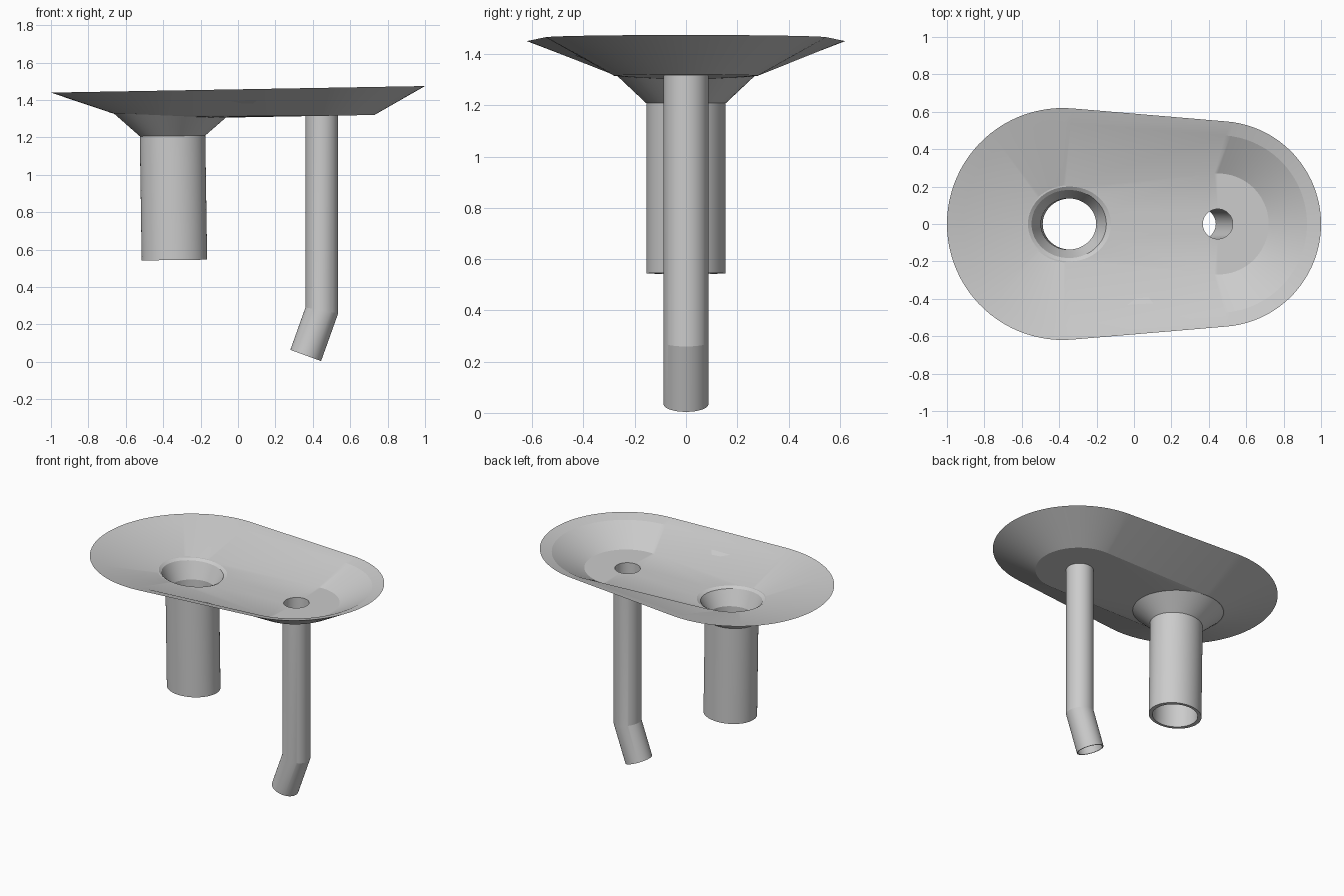
import bpy, bmesh
from math import sin, cos, pi, acos
from mathutils import Vector

if "Cube" in bpy.data.objects:
    bpy.data.objects.remove(bpy.data.objects["Cube"], do_unlink=True)

grey = bpy.data.materials.new("light grey")
grey.use_nodes = True
colour = (0.6, 0.6, 0.6, 1)
grey.diffuse_color = colour
grey.node_tree.nodes["Principled BSDF"].inputs["Base Color"].default_value = colour

ARC, SIDES = 48, 64
DRAIN_X, OUTLET_X = -0.355, 0.448


# Heights of the gently sloping surfaces
def rim_z(x):
    return 1.457 + 0.0175 * x


def band_z(x):
    return 1.437 + 0.0175 * x


def under_z(x):
    return 1.307 + 0.018 * x + 0.06 * max(0, -0.1 - x)


def floor_z(x):
    return under_z(x) + 0.022


def egg(cl, rx, ry, cr, r, height):
    """Outline around a left ellipse and a right circle."""
    t = acos((ry - r) / (cr - cl))
    pts = []
    for i in range(ARC + 1):
        a = -t + 2 * t * i / ARC
        pts.append((cr + r * cos(a), r * sin(a)))
    for i in range(ARC + 1):
        a = t + 2 * (pi - t) * i / ARC
        pts.append((cl + rx * cos(a), ry * sin(a)))
    return [Vector((x, y, height(x))) for x, y in pts]


def ring(cx, rx, ry, height):
    pts = []
    for i in range(SIDES):
        a = 2 * pi * i / SIDES
        x = cx + rx * cos(a)
        pts.append(Vector((x, ry * sin(a), height(x))))
    return pts


def loft(bm, loops):
    rows = [[bm.verts.new(p) for p in loop] for loop in loops]
    for a, b in zip(rows, rows[1:]):
        for i in range(len(a)):
            j = (i + 1) % len(a)
            bm.faces.new((a[i], a[j], b[j], b[i]))
    return rows


def fill(bm, outline, holes, up):
    """Fill an outline, leaving the holes open."""
    edges = []
    for row in [outline] + [[bm.verts.new(p) for p in h] for h in holes]:
        for i, v in enumerate(row):
            w = row[(i + 1) % len(row)]
            edges.append(bm.edges.get((v, w)) or bm.edges.new((v, w)))
    made = bmesh.ops.triangle_fill(bm, edges=edges, use_beauty=True,
                                   normal=(0, 0, up))["geom"]
    for f in made:
        if isinstance(f, bmesh.types.BMFace):
            f.normal_update()
            if f.normal.z * up < 0:
                f.normal_flip()


def finish(bm, name):
    mesh = bpy.data.meshes.new(name)
    bm.to_mesh(mesh)
    bm.free()
    mesh.materials.append(grey)
    obj = bpy.data.objects.new(name, mesh)
    bpy.context.collection.objects.link(obj)
    bpy.ops.object.select_all(action="DESELECT")
    obj.select_set(True)
    bpy.context.view_layer.objects.active = obj
    bpy.ops.object.shade_smooth_by_angle(angle=0.2)


# Openings shared by the tray and its pipes
drain_under = ring(-0.365, 0.3, 0.27, under_z)
drain_floor = ring(-0.345, 0.222, 0.2, floor_z)
outlet_under = ring(OUTLET_X, 0.0875, 0.0875, under_z)
outlet_floor = ring(OUTLET_X, 0.08, 0.08, floor_z)

# Tray: underside, knife-edge rim, shallow band, inner wall, floor
bm = bmesh.new()
rows = loft(bm, [
    egg(-0.367, 0.306, 0.276, 0.45, 0.28, under_z),
    egg(-0.38, 0.62, 0.62, 0.45, 0.55, rim_z),
    egg(-0.38, 0.534, 0.54, 0.45, 0.475, band_z),
    egg(-0.347, 0.229, 0.207, 0.45, 0.27, floor_z),
])
fill(bm, rows[0], [drain_under, outlet_under], -1)
fill(bm, rows[-1], [drain_floor, outlet_floor], 1)
finish(bm, "tray")


# Wide drain pipe with funnel, leaning very slightly
def level(z):
    return lambda x: z + 0.012 * (x - DRAIN_X)


bm = bmesh.new()
loft(bm, [
    drain_floor,
    ring(-0.348, 0.2, 0.182, lambda x: floor_z(x) - 0.012),
    ring(-0.35, 0.148, 0.137, level(1.22)),
    ring(-0.34, 0.148, 0.137, level(0.544)),
    ring(-0.34, 0.175, 0.155, level(0.544)),
    ring(-0.35, 0.175, 0.155, level(1.208)),
    drain_under,
])
finish(bm, "drain_pipe")


# Narrow outlet pipe with a mitred bend
def bend(x):
    return 0.275 - 0.18 * (x - OUTLET_X)


def tip(r):
    c, s = cos(0.35), sin(0.35)
    return ring(0.362, r * c, r, lambda x: 0.034 - (x - 0.362) * s / c)


bm = bmesh.new()
loft(bm, [
    outlet_floor,
    ring(OUTLET_X, 0.08, 0.08, bend),
    tip(0.08),
    tip(0.0875),
    ring(OUTLET_X, 0.0875, 0.0875, bend),
    outlet_under,
])
finish(bm, "outlet_pipe")
